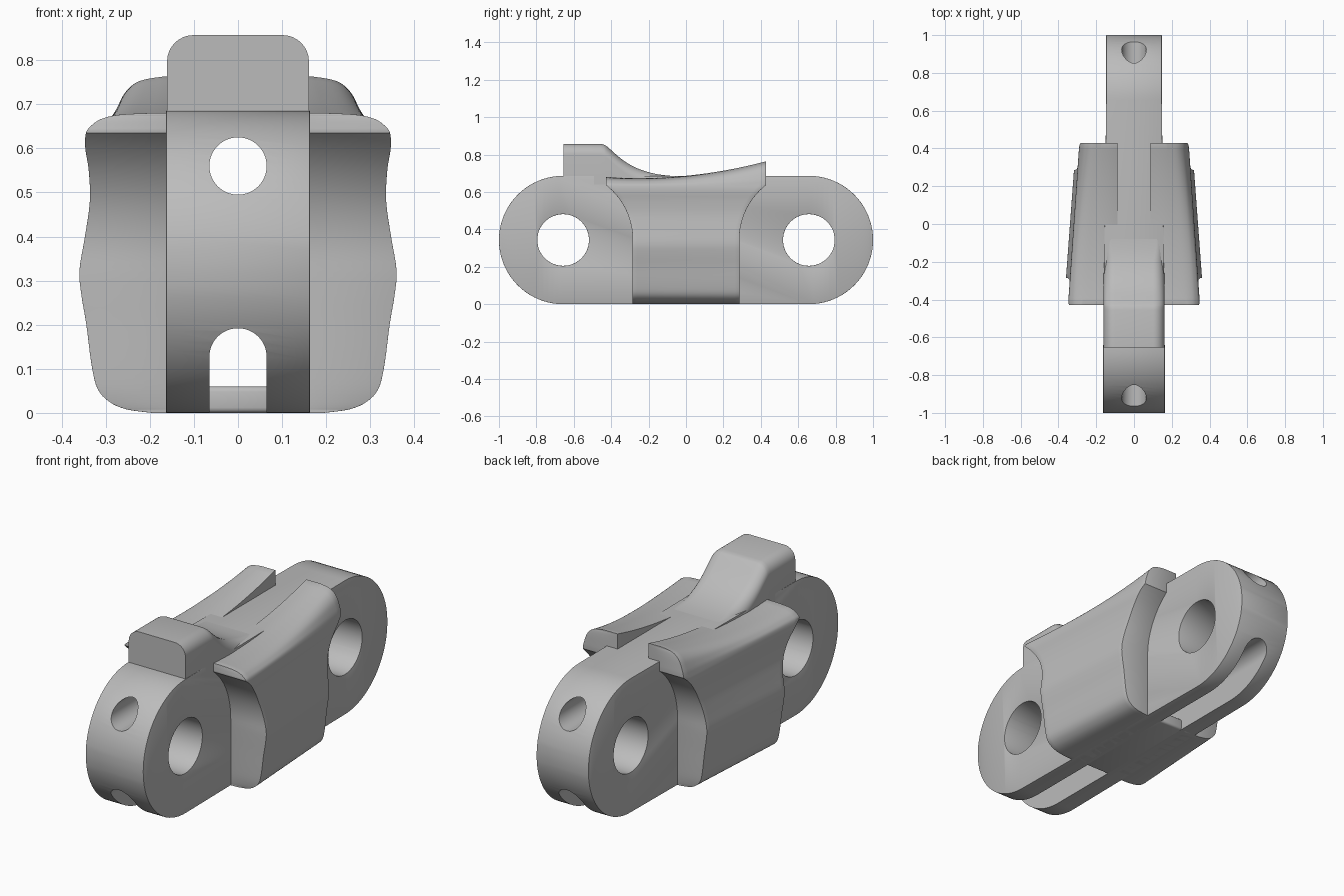
import bpy, bmesh, math

cube = bpy.data.objects.get("Cube")
if cube:
    bpy.data.objects.remove(cube, do_unlink=True)

GREY = (0.5, 0.5, 0.5, 1.0)
mat = bpy.data.materials.new("plain grey")
mat.use_nodes = True
mat.diffuse_color = GREY
mat.node_tree.nodes["Principled BSDF"].inputs["Base Color"].default_value = GREY


def loft(name, rings):
    """Skin matching rings; each end is closed with strips across the ring."""
    bm = bmesh.new()
    rows = [[bm.verts.new(p) for p in ring] for ring in rings]
    n = len(rows[0])
    for a, b in zip(rows, rows[1:]):
        for i in range(n):
            j = (i + 1) % n
            bm.faces.new((a[i], a[j], b[j], b[i]))
    for r in (rows[0], rows[-1]):
        for i in range(n // 2 - 1):
            bm.faces.new((r[i], r[i + 1], r[n - 2 - i], r[n - 1 - i]))
    bmesh.ops.recalc_face_normals(bm, faces=bm.faces)
    mesh = bpy.data.meshes.new(name)
    bm.to_mesh(mesh)
    bm.free()
    ob = bpy.data.objects.new(name, mesh)
    bpy.context.collection.objects.link(ob)
    mesh.materials.append(mat)
    return ob


def apply(ob, kind, **settings):
    mod = ob.modifiers.new(kind.lower(), kind)
    for key, value in settings.items():
        setattr(mod, key, value)
    activate(ob)
    bpy.ops.object.modifier_apply(modifier=mod.name)


def activate(ob):
    bpy.ops.object.select_all(action='DESELECT')
    ob.select_set(True)
    bpy.context.view_layer.objects.active = ob


def bevel(ob, width, segments=2, angle=50):
    apply(ob, 'BEVEL', width=width, segments=segments,
          limit_method='ANGLE', angle_limit=math.radians(angle))


def cut(ob, cutter):
    cutter.hide_render = True
    apply(ob, 'BOOLEAN', operation='DIFFERENCE', object=cutter, solver='EXACT')
    bpy.data.objects.remove(cutter, do_unlink=True)


def rod(radius, location, rotation):
    bpy.ops.mesh.primitive_cylinder_add(vertices=64, radius=radius, depth=3,
                                        location=location, rotation=rotation)
    return bpy.context.object


def smooth(ob):
    activate(ob)
    bpy.ops.object.shade_smooth_by_angle(angle=math.radians(35))


def spline(points, steps=4):
    """Catmull-Rom curve through 2D points."""
    out = []
    ext = [points[0]] + points + [points[-1]]
    for p, q, r, s in zip(ext, ext[1:], ext[2:], ext[3:]):
        for k in range(steps):
            t = k / steps
            out.append(tuple(b + 0.5 * t * (c - a + t * (2*a - 5*b + 4*c - d + t * (3*(b - c) + d - a)))
                             for a, b, c, d in zip(p, q, r, s)))
    return out + [points[-1]]


def arc(cx, cy, r, start, end, n):
    return [(cx + r * math.cos(math.radians(start + (end - start) * k / n)),
             cy + r * math.sin(math.radians(start + (end - start) * k / n)))
            for k in range(n + 1)]


EYE_Y, EYE_Z, END_R = 0.657, 0.343, 0.343

# Link body: rounded bar, slightly narrower toward the back
half = arc(EYE_Y, EYE_Z, END_R, -90, 90, 40)
outline = half + [(-y, z) for y, z in reversed(half)]
outline = outline[41:] + outline[:41]
outline = outline[21:] + outline[:21]
body = loft("link_body", [[(s * (0.155 - 0.008 * max(-1, min(1, y / 0.4))), y, z)
                           for y, z in outline] for s in (-1, 1)])
for side in (-1, 1):
    cut(body, rod(0.138, (0, side * EYE_Y, EYE_Z), (0, math.pi / 2, 0)))
bevel(body, 0.006)

# Lengthwise upper bore and open lower channel
TUNNEL = 0.065
cut(body, rod(TUNNEL, (0, 0, 0.56), (math.pi / 2, 0, 0)))
top = arc(0, 0.127, TUNNEL, 0, 180, 31)
channel = [(TUNNEL, -0.1)] + top + [(-TUNNEL, -0.1)]
cut(body, loft("channel_cutter", [[(x, y, z) for x, z in channel] for y in (-1.5, 1.5)]))
smooth(body)

# Bridge closing the middle of the lower channel
bridge = loft("channel_bridge", [[(-0.08, y, 0), (-0.08, y, 0.06), (0.08, y, 0.06), (0.08, y, 0)]
                                 for y in (-0.285, 0.285)])
bevel(bridge, 0.012, 3)
smooth(bridge)

# Horn on the front with a ramp running back into the valley
ridge = [(-0.655, 0.857), (-0.455, 0.857)]
ridge += spline([(-0.44, 0.853), (-0.42, 0.841), (-0.34, 0.772), (-0.26, 0.726),
                 (-0.17, 0.698), (-0.08, 0.686), (0.02, 0.682), (0.1, 0.66)])
rings = []
for y, z in ridge:
    r = min(0.06, z - 0.645)
    w = 0.161
    right = [(w, 0.64)] + arc(w - r, z - r, r, 0, 90, 8)
    rings.append([(x, y, h) for x, h in right] + [(-x, y, h) for x, h in reversed(right)])
horn = loft("horn", rings)
smooth(horn)

# Side pads: waisted section, scooped ends, top sweeping up to the back
section = spline([(0.2, 0), (0.26, 0.008), (0.3, 0.025), (0.328, 0.055), (0.342, 0.11),
                  (0.354, 0.2), (0.366, 0.27), (0.37, 0.325), (0.357, 0.4), (0.344, 0.48),
                  (0.344, 0.55), (0.349, 0.6), (0.345, 0.635), (0.332, 0.653),
                  (0.31, 0.668), (0.27, 0.678), (0.2, 0.682)])


def reach(z):
    """Half length of the pad at a height, following the bar's round ends."""
    rise = min(max(z - EYE_Z, 0), 0.293)
    return EYE_Y - math.sqrt(0.372 ** 2 - rise ** 2)


def pad_point(x, z, u, taper):
    y = u * reach(z)
    lift = max(0, (z - 0.635) / 0.047) * (0.195 * (y + 0.25) ** 2 - 0.008)
    return (x * (0.915 - 0.2 * y) if taper else x, y, z + lift)


STATIONS = 24
rings = []
for k in range(STATIONS + 1):
    u = 2 * k / STATIONS - 1
    outer = [pad_point(x, z, u, True) for x, z in section]
    inner = [pad_point(0.088, z, u, False) for x, z in section]
    rings.append(outer + inner[::-1])
pad = loft("side_pads", rings)
bevel(pad, 0.01, 2, 55)
apply(pad, 'MIRROR', use_axis=(True, False, False))
smooth(pad)
